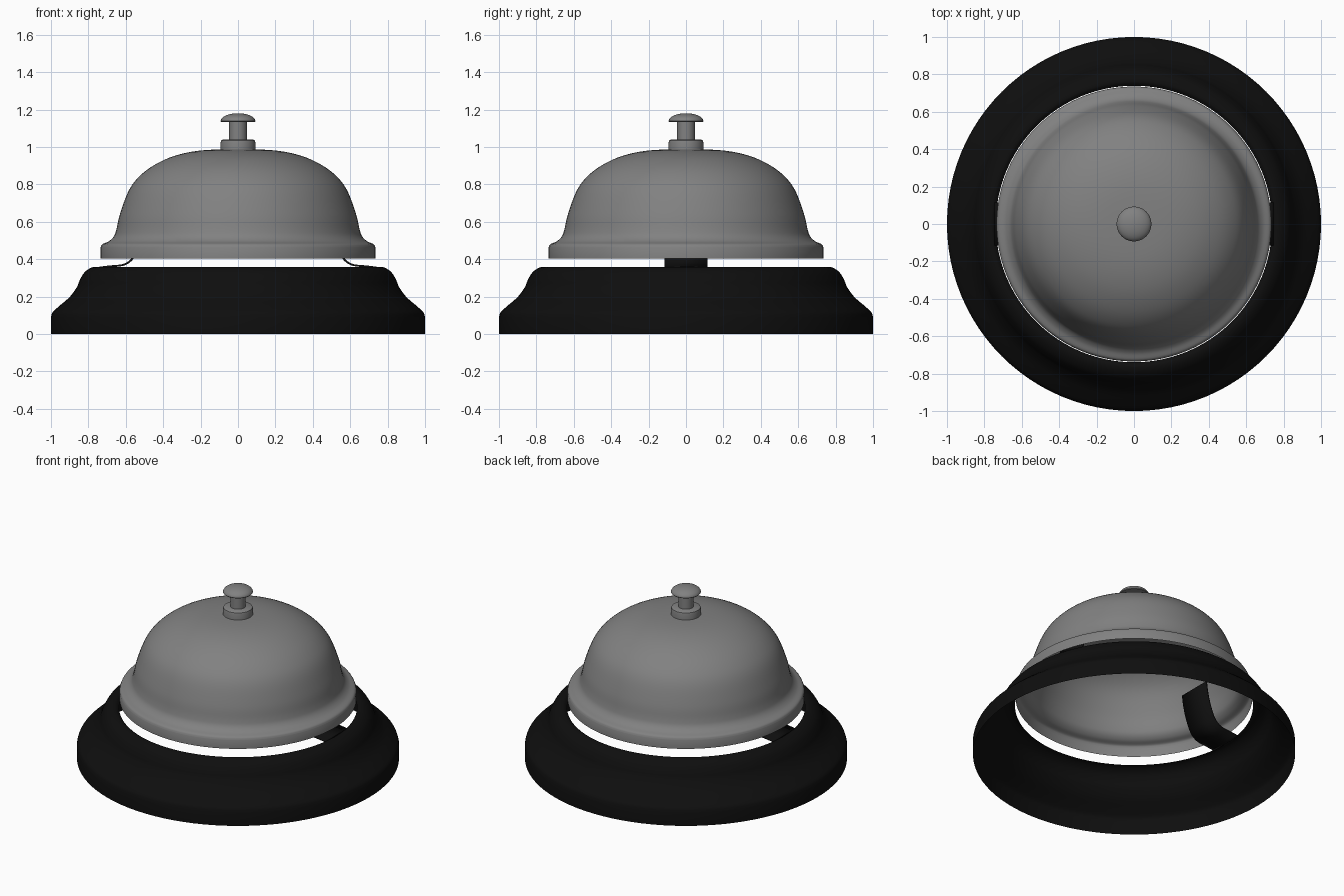
import bpy, bmesh, math
from mathutils import Vector

cube = bpy.data.objects.get("Cube")
if cube:
    bpy.data.objects.remove(cube, do_unlink=True)


def make_material(name, value):
    mat = bpy.data.materials.new(name)
    mat.use_nodes = True
    colour = (value, value, value, 1)
    mat.diffuse_color = colour
    mat.node_tree.nodes["Principled BSDF"].inputs["Base Color"].default_value = colour
    return mat


metal = make_material("grey_metal", 0.22)
black = make_material("black_paint", 0.0045)


def smooth(points, steps=5):
    """Catmull-Rom curve through the given points."""
    pts = [Vector(p) for p in points]
    ext = [2 * pts[0] - pts[1]] + pts + [2 * pts[-1] - pts[-2]]
    out = []
    for a, b, c, d in zip(ext, ext[1:], ext[2:], ext[3:]):
        for k in range(steps):
            t = k / steps
            out.append(0.5 * (2 * b + (c - a) * t + (2 * a - 5 * b + 4 * c - d) * t ** 2
                              + (3 * b - a - 3 * c + d) * t ** 3))
    return out + [pts[-1]]


def finish(name, bm, mat):
    mesh = bpy.data.meshes.new(name)
    bm.to_mesh(mesh)
    bm.free()
    mesh.materials.append(mat)
    obj = bpy.data.objects.new(name, mesh)
    bpy.context.collection.objects.link(obj)
    bpy.ops.object.select_all(action="DESELECT")
    obj.select_set(True)
    bpy.context.view_layer.objects.active = obj
    bpy.ops.object.shade_smooth_by_angle(angle=math.radians(35))
    return obj


def lathe(name, profile, mat, sides=96):
    """Turn a (radius, height) profile, listed bottom to top, around z."""
    bm = bmesh.new()
    turns = [2 * math.pi * i / sides for i in range(sides)]
    rings = [[bm.verts.new((r * math.cos(a), r * math.sin(a), z)) for a in turns]
             for r, z in profile]
    for low, high in zip(rings, rings[1:]):
        for i in range(sides):
            j = (i + 1) % sides
            bm.faces.new((low[i], low[j], high[j], high[i]))
    bmesh.ops.remove_doubles(bm, verts=bm.verts, dist=1e-5)
    return finish(name, bm, mat)


# Open flared base ring with a rolled inner lip
lathe("base", [(1, 0)] + smooth([
    (1, 0.09), (0.99, 0.117), (0.955, 0.15), (0.9, 0.198), (0.862, 0.25),
    (0.845, 0.29), (0.822, 0.328), (0.79, 0.352), (0.76, 0.358), (0.739, 0.345)]), black)

# Hollow bell dome with an upright rim
lathe("bell", [(0.735, 0.404)] + smooth([
    (0.735, 0.463), (0.725, 0.48), (0.69, 0.496), (0.664, 0.522), (0.65, 0.56),
    (0.63, 0.645), (0.585, 0.765), (0.53, 0.84), (0.45, 0.902), (0.34, 0.952),
    (0.2, 0.981), (0, 0.99)]), metal)

# Collar, stem and domed push button
lathe("collar", [(0.093, 0.98), (0.093, 1.022), (0.09, 1.034), (0.08, 1.04), (0, 1.04)],
      metal, 48)
lathe("stem", [(0.047, 1.03), (0.047, 1.14)], metal, 48)
dome = [(0.093 * math.cos(a), 1.138 + 0.042 * math.sin(a))
        for a in (math.pi / 2 * k / 10 for k in range(11))]
lathe("button", [(0, 1.134), (0.09, 1.134)] + dome, metal, 48)

# Curved spring straps holding the bell over the base, one on each side
strap_path = smooth([(0.49, 0.65), (0.5, 0.58), (0.52, 0.5), (0.55, 0.425), (0.58, 0.387),
                     (0.62, 0.368), (0.68, 0.362), (0.745, 0.354)], 4)
half_width = 0.115
for side, label in ((1, "left"), (-1, "right")):
    bm = bmesh.new()
    rows = [[bm.verts.new((side * x, y, z)) for y in (-half_width, half_width)]
            for x, z in strap_path]
    for (a, b), (c, d) in zip(rows, rows[1:]):
        bm.faces.new((a, b, d, c) if side > 0 else (a, c, d, b))
    strap = finish(label + "_strap", bm, black)
    solid = strap.modifiers.new("thickness", "SOLIDIFY")
    solid.thickness = 0.01
    solid.offset = 0
